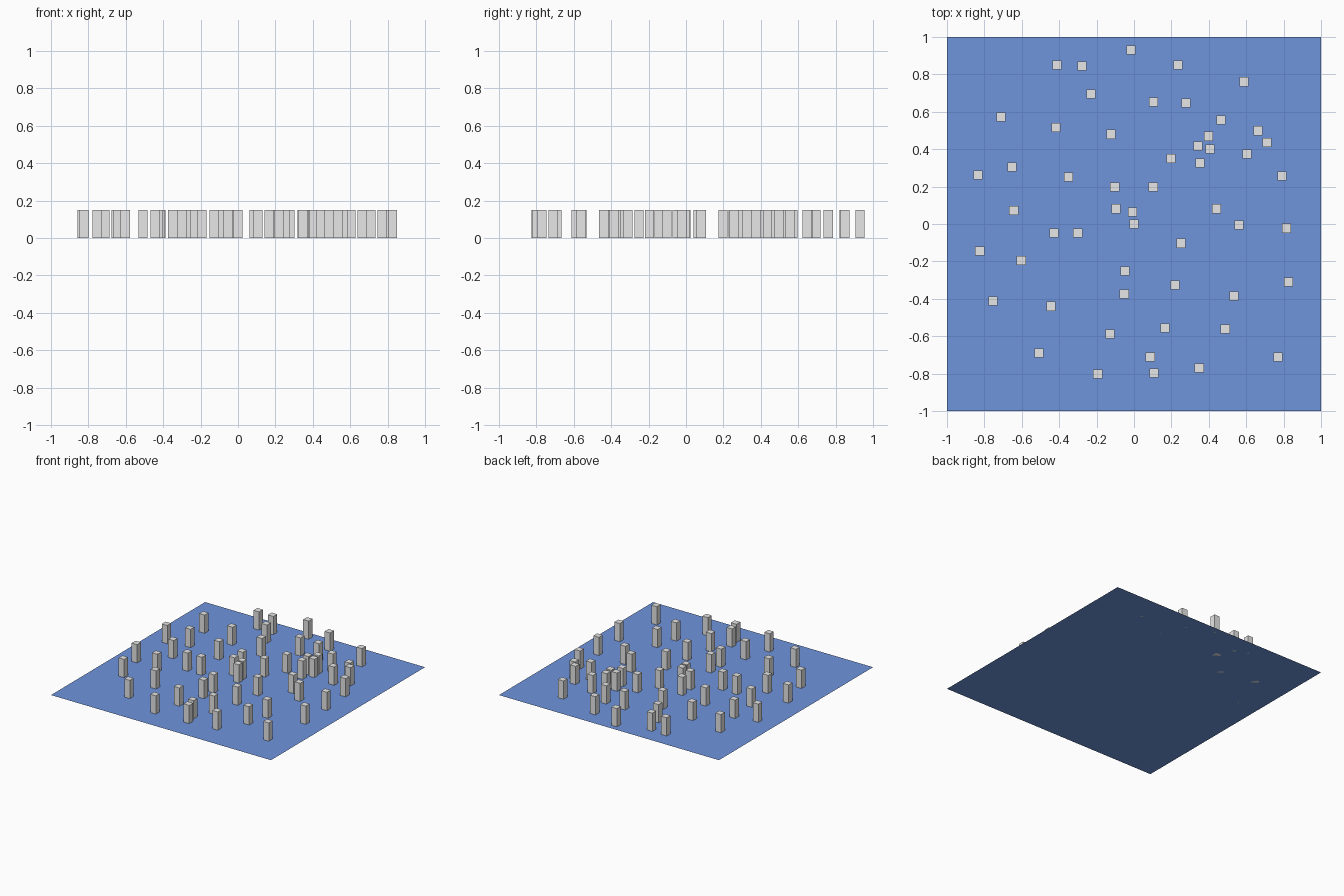
import bpy, bmesh
from mathutils import Matrix, Vector

POST_W, POST_H = 0.05, 0.15


def material(name, rgb):
    m = bpy.data.materials.new(name)
    m.diffuse_color = (*rgb, 1.0)
    return m


def add_object(name, bm, mat):
    mesh = bpy.data.meshes.new(name)
    bm.to_mesh(mesh)
    bm.free()
    mesh.materials.append(mat)
    obj = bpy.data.objects.new(name, mesh)
    bpy.context.collection.objects.link(obj)
    return obj


blue = material("blue", (0.158, 0.30, 0.72))
grey = material("light grey", (0.8, 0.8, 0.8))

# Flat square base sheet
bm = bmesh.new()
bmesh.ops.create_grid(bm, x_segments=1, y_segments=1, size=1.0)
add_object("base_sheet", bm, blue)

# Scattered post positions, back to front
SPOTS = [
    (-0.016, 0.93), (-0.412, 0.85), (-0.278, 0.845), (0.235, 0.85), (0.588, 0.76),
    (-0.23, 0.695), (0.104, 0.652), (0.278, 0.647), (-0.711, 0.572), (-0.417, 0.516),
    (-0.123, 0.479), (0.465, 0.556), (0.663, 0.498), (0.711, 0.436), (0.398, 0.47),
    (0.406, 0.401), (0.342, 0.417), (0.353, 0.326), (0.604, 0.374), (0.198, 0.35),
    (-0.652, 0.305), (-0.834, 0.262), (-0.35, 0.251), (0.791, 0.257), (-0.102, 0.198),
    (0.102, 0.198), (-0.642, 0.072), (-0.096, 0.082), (-0.008, 0.064), (0, 0),
    (0.441, 0.082), (0.561, -0.005), (0.815, -0.022), (-0.428, -0.048), (-0.3, -0.048),
    (0.251, -0.102), (-0.824, -0.144), (-0.602, -0.195), (-0.048, -0.251), (-0.053, -0.374),
    (0.219, -0.326), (0.826, -0.31), (0.535, -0.385), (-0.754, -0.412), (-0.444, -0.439),
    (-0.128, -0.588), (0.166, -0.556), (0.487, -0.561), (-0.508, -0.69), (0.086, -0.711),
    (0.77, -0.711), (0.348, -0.77), (-0.193, -0.802), (0.107, -0.797),
]

# One square post mesh, shared by every post
bm = bmesh.new()
bmesh.ops.create_cube(bm, size=1.0, matrix=Matrix.Translation((0, 0, POST_H / 2))
                      @ Matrix.Diagonal((POST_W, POST_W, POST_H, 1)))
first = add_object("post", bm, grey)
first.location = (*SPOTS[0], 0)
for x, y in SPOTS[1:]:
    post = bpy.data.objects.new("post", first.data)
    post.location = (x, y, 0)
    bpy.context.collection.objects.link(post)
